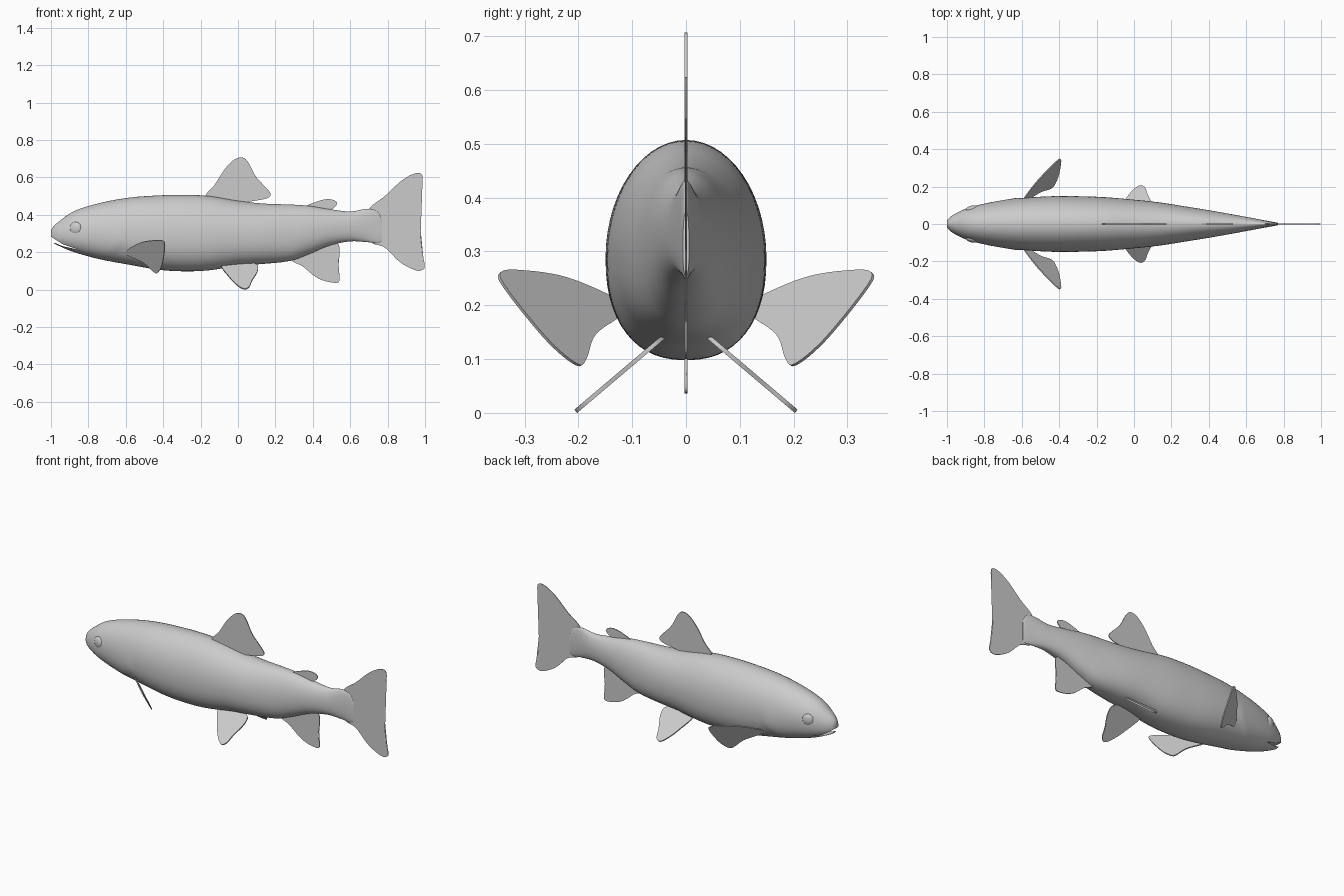
import bpy, bmesh, math
from mathutils import Vector, Matrix

if "Cube" in bpy.data.objects:
    bpy.data.objects.remove(bpy.data.objects["Cube"], do_unlink=True)

grey = bpy.data.materials.new("plain grey")
grey.use_nodes = True
grey.diffuse_color = (0.6, 0.6, 0.6, 1)
grey.node_tree.nodes["Principled BSDF"].inputs["Base Color"].default_value = grey.diffuse_color


def spline(points, steps, closed=False):
    """Smooth path through points of any dimension."""
    pts = [Vector(p) for p in points]
    n = len(pts)
    pick = (lambda i: pts[i % n]) if closed else (lambda i: pts[min(max(i, 0), n - 1)])
    path = []
    for i in range(n if closed else n - 1):
        a, b, c, d = (pick(i + k) for k in (-1, 0, 1, 2))
        for s in range(steps):
            t = s / steps
            path.append(b + (c - a) * t / 2 + (a * 2 - b * 5 + c * 4 - d) * t**2 / 2
                        + (b * 3 - a - c * 3 + d) * t**3 / 2)
    return path if closed else path + [pts[-1]]


def make_object(name, bm):
    bmesh.ops.recalc_face_normals(bm, faces=bm.faces)
    mesh = bpy.data.meshes.new(name)
    bm.to_mesh(mesh)
    bm.free()
    mesh.materials.append(grey)
    obj = bpy.data.objects.new(name, mesh)
    bpy.context.collection.objects.link(obj)
    return obj


def activate(obj):
    bpy.ops.object.select_all(action="DESELECT")
    obj.select_set(True)
    bpy.context.view_layer.objects.active = obj


def power(value, exponent):
    return math.copysign(abs(value) ** exponent, value)


def gill_bulge(x, z):
    """Gill covers swell gently backwards and end in a step."""
    edge = -0.62 - 1.1 * max(0, 0.25 - z)
    rise = min(max((x + 0.86) / (edge + 0.86), 0), 1) if edge > -0.8 else 0
    drop = min(max((edge + 0.015 - x) / 0.015, 0), 1)
    fade = min(max((0.36 - z) / 0.1, 0), 1)
    return 1 + 0.045 * rise * rise * drop * fade


# Body: x, top, bottom and half width of each cross-section
sections = [
    (-1, .315, .268, .014), (-.99, .334, .252, .03), (-.955, .366, .233, .056),
    (-.875, .42, .2, .09), (-.74, .463, .163, .12), (-.58, .492, .133, .14),
    (-.42, .504, .106, .149), (-.28, .507, .098, .148), (-.15, .5, .104, .143),
    (0, .475, .127, .13), (.14, .46, .138, .115), (.28, .455, .154, .093),
    (.38, .448, .19, .077), (.49, .43, .236, .058), (.6, .418, .258, .038),
    (.69, .432, .254, .021), (.745, .418, .248, .011), (.77, .375, .254, .006),
]
SIDES = 56
bm = bmesh.new()
rings = []
for x, top, bottom, half in spline(sections, 7):
    mid = bottom + 0.46 * (top - bottom)
    ring = []
    for i in range(SIDES):
        angle = math.tau * i / SIDES
        c, s = math.cos(angle), math.sin(angle)
        bend = 1 if s > 0 else 0.86
        z = mid + power(s, bend) * (top - mid if s > 0 else mid - bottom)
        y = half * power(c, bend) * gill_bulge(x, z)
        ring.append(bm.verts.new((x, y, z)))
    rings.append(ring)
for a, b in zip(rings, rings[1:]):
    for i in range(SIDES):
        j = (i + 1) % SIDES
        bm.faces.new((a[i], a[j], b[j], b[i]))
bm.faces.new(rings[0])
bm.faces.new(rings[-1])
body = make_object("body", bm)

# Mouth: curved slot cut through the snout
slot = [(-1.05, .31), (-.99, .277), (-.94, .244), (-.85, .213),
        (-.94, .233), (-.982, .251), (-.992, .22), (-1.05, .22)]
bm = bmesh.new()
face = bm.faces.new([bm.verts.new((x, -0.3, z)) for x, z in slot])
side = bmesh.ops.extrude_face_region(bm, geom=[face])["geom"]
bmesh.ops.translate(bm, vec=(0, 0.6, 0), verts=[v for v in side if isinstance(v, bmesh.types.BMVert)])
cutter = make_object("mouth_cutter", bm)
cutter.hide_render = True
cut = body.modifiers.new("mouth", "BOOLEAN")
cut.operation = "DIFFERENCE"
cut.solver = "EXACT"
cut.object = cutter
activate(body)
bpy.ops.object.modifier_apply(modifier=cut.name)
bpy.data.objects.remove(cutter, do_unlink=True)
activate(body)
bpy.ops.object.shade_smooth_by_angle(angle=math.radians(40))


def fin(name, outline, thickness, depth=lambda x, z: 0.0):
    """Thin blade from a side outline; depth gives y at each point."""
    bm = bmesh.new()
    bm.faces.new([bm.verts.new((x, depth(x, z), z)) for x, z in spline(outline, 6, True)])
    bmesh.ops.triangulate(bm, faces=bm.faces)
    obj = make_object(name, bm)
    solid = obj.modifiers.new("thickness", "SOLIDIFY")
    solid.thickness = thickness
    solid.offset = 0
    return obj


# Fins along the middle
fin("dorsal_fin", [(-.17, .495), (-.125, .56), (-.07, .645), (-.02, .695), (.025, .706),
                   (.055, .68), (.095, .605), (.145, .55), (.174, .512), (.15, .487),
                   (.05, .468), (-.06, .44)], 0.005)
fin("adipose_fin", [(.36, .44), (.425, .472), (.48, .484), (.52, .475),
                    (.528, .455), (.5, .43), (.43, .41)], 0.005)
fin("tail_fin", [(.7, .43), (.785, .5), (.865, .575), (.93, .616), (.975, .622), (.987, .59),
                 (.975, .485), (.96, .36), (.972, .245), (.998, .135), (.985, .105),
                 (.945, .105), (.865, .148), (.785, .225), (.71, .255), (.69, .34)], 0.004)
fin("anal_fin", [(.285, .165), (.345, .125), (.41, .072), (.465, .046), (.53, .037),
                 (.543, .06), (.537, .12), (.543, .225), (.51, .25), (.4, .23)], 0.005)

# Paired fins and eyes
pelvic = [(-.09, .135), (-.045, .065), (0, .02), (.035, .003), (.06, .015),
          (.076, .05), (.105, .1), (.095, .135), (0, .155)]
pectoral = [(-.6, .205), (-.525, .25), (-.445, .264), (-.4, .26), (-.391, .227),
            (-.405, .135), (-.43, .09), (-.455, .1), (-.505, .145), (-.59, .185)]
for label, sign in (("left", 1), ("right", -1)):
    fin(label + "_pelvic_fin", pelvic, 0.008,
        lambda x, z: sign * (0.055 + 1.18 * (0.13 - z)))
    fin(label + "_pectoral_fin", pectoral, 0.006,
        lambda x, z: sign * (0.14 + 0.95 * (x + 0.585) + 0.67 * (z - 0.215)))
    bm = bmesh.new()
    bmesh.ops.create_uvsphere(bm, u_segments=28, v_segments=16, radius=0.034)
    bmesh.ops.transform(bm, verts=bm.verts, matrix=Matrix.Translation((-.868, sign * .081, .328))
                        @ Matrix.Rotation(sign * 0.3, 4, "Z") @ Matrix.Diagonal((1, 0.5, 1, 1)))
    eye = make_object(label + "_eye", bm)
    activate(eye)
    bpy.ops.object.shade_smooth_by_angle(angle=math.radians(40))
